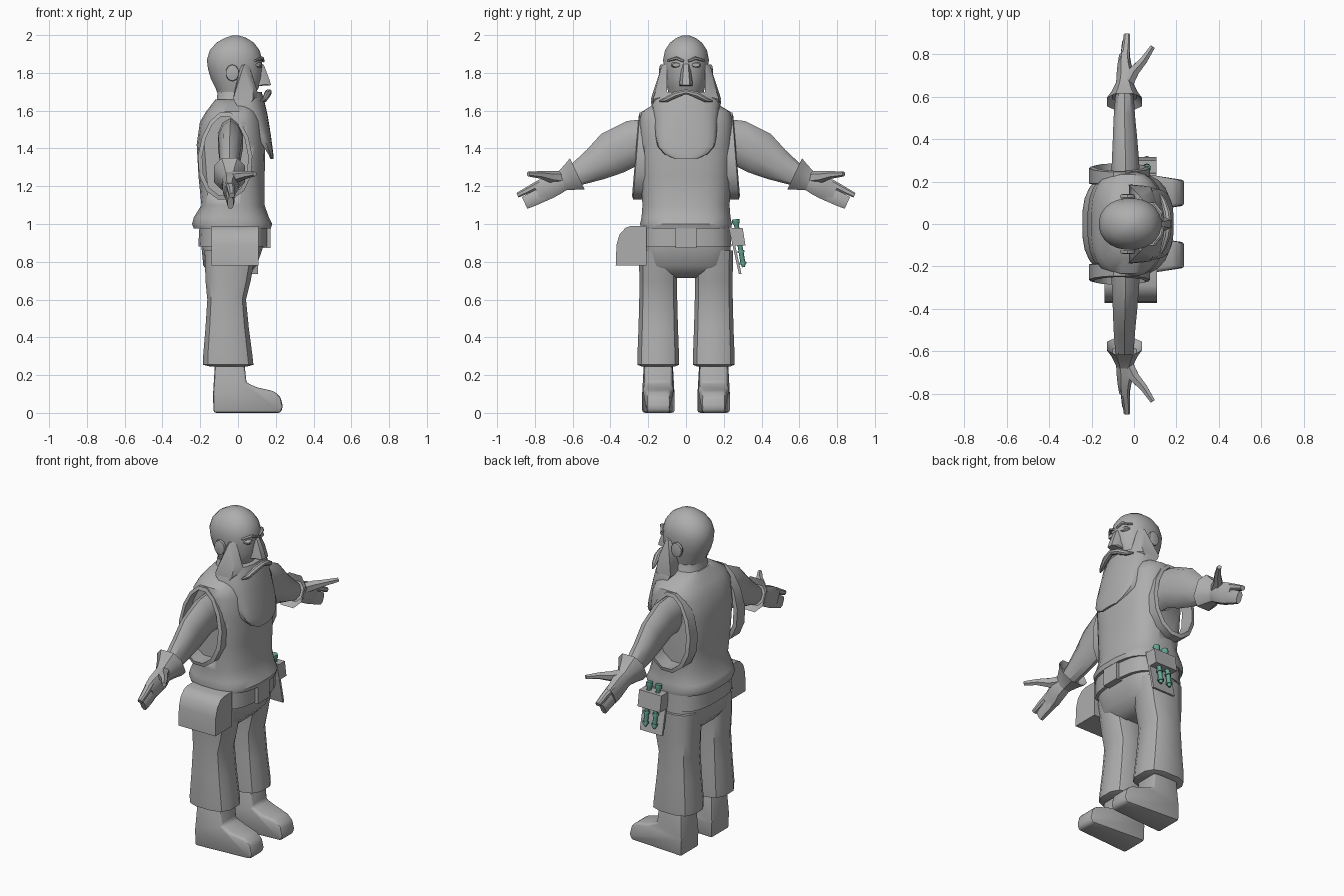
import bpy, bmesh, math
from mathutils import Vector as V


def material(name, rgb):
    m = bpy.data.materials.new(name)
    m.diffuse_color = (*rgb, 1)
    return m


GREY = material("plain grey", (0.42, 0.42, 0.42))
TEAL = material("teal glass", (0.13, 0.38, 0.30))


def finish(name, bm, mat=GREY, angle=38, bevel=0):
    bmesh.ops.remove_doubles(bm, verts=bm.verts, dist=1e-5)
    bmesh.ops.recalc_face_normals(bm, faces=bm.faces)
    if bevel:
        bmesh.ops.bevel(bm, geom=bm.edges[:], offset=bevel, segments=2, affect='EDGES', profile=0.5)
    me = bpy.data.meshes.new(name)
    bm.to_mesh(me)
    bm.free()
    me.materials.append(mat)
    me.shade_smooth()
    me.set_sharp_from_angle(angle=math.radians(angle))
    ob = bpy.data.objects.new(name, me)
    bpy.context.collection.objects.link(ob)
    return ob


def loft(name, rings, closed=False, **kw):
    """Skin a list of point rings; cap the ends unless the loft is closed."""
    bm = bmesh.new()
    vs = [[bm.verts.new(p) for p in r] for r in rings]
    n = len(rings[0])
    for i in range(len(vs) if closed else len(vs) - 1):
        a, b = vs[i], vs[(i + 1) % len(vs)]
        for j in range(n):
            k = (j + 1) % n
            bm.faces.new((a[j], a[k], b[k], b[j]))
    if not closed:
        bm.faces.new(vs[0])
        bm.faces.new(vs[-1])
    return finish(name, bm, **kw)


def ring(c, a, b, n=12, p=2.0):
    """Superellipse round centre c with half-axis vectors a and b."""
    pts = []
    for i in range(n):
        t = 2 * math.pi * (i + 0.5) / n
        ct, st = math.cos(t), math.sin(t)
        pts.append(V(c) + V(a) * math.copysign(abs(ct) ** (2 / p), ct)
                   + V(b) * math.copysign(abs(st) ** (2 / p), st))
    return pts


def stack(name, rows, n=20, p=2.5, cy=0, **kw):
    """Horizontal sections: z, back x, front x, half width."""
    return loft(name, [ring(((x0 + x1) / 2, cy, z), ((x1 - x0) / 2, 0, 0), (0, w, 0), n, p)
                       for z, x0, x1, w in rows], **kw)


def hull(name, pts, **kw):
    bm = bmesh.new()
    for p in pts:
        bm.verts.new(p)
    r = bmesh.ops.convex_hull(bm, input=bm.verts)
    bmesh.ops.dissolve_limit(bm, angle_limit=0.02, verts=bm.verts, edges=bm.edges)
    return finish(name, bm, **kw)


def box(name, x0, x1, y0, y1, z0, z1, **kw):
    return hull(name, [(x, y, z) for x in (x0, x1) for y in (y0, y1) for z in (z0, z1)], **kw)


def tube(name, path, n=8, **kw):
    """Tube along points (x, y, z, radius a, radius b); a is horizontal, b vertical-ish."""
    rings = []
    for i, q in enumerate(path):
        d = (V(path[min(i + 1, len(path) - 1)][:3]) - V(path[max(i - 1, 0)][:3])).normalized()
        h = d.cross(V((0, 0, 1))).normalized()
        rings.append(ring(q[:3], h * q[3], d.cross(h) * q[4], n))
    return loft(name, rings, **kw)


# Head and collar
stack("head", [(1.64, -.09, .06, .08), (1.72, -.12, .11, .10), (1.77, -.145, .125, .112),
               (1.82, -.16, .128, .119), (1.87, -.166, .13, .122), (1.92, -.15, .115, .112),
               (1.96, -.115, .085, .085), (1.985, -.07, .045, .052), (1.998, -.03, .005, .018)],
      n=24, p=2.15)
stack("collar", [(1.60, -.13, .09, .13), (1.66, -.115, .07, .105), (1.70, -.11, .06, .095)], n=12)

# Vest body with side openings
torso = stack("vest", [(.975, -.235, .175, .24), (1.0, -.245, .182, .245), (1.035, -.235, .165, .237),
                       (1.10, -.195, .142, .232), (1.25, -.21, .142, .242), (1.42, -.22, .146, .25),
                       (1.54, -.203, .132, .25), (1.595, -.17, .108, .235), (1.64, -.135, .078, .16),
                       (1.66, -.12, .065, .11)], n=24, p=2.7)


def opening(s, y, grow, slant=0):
    pts = []
    for i in range(14):
        t = 2 * math.pi * i / 14
        w = (.122 + grow) * (1 - .14 * math.sin(t))
        pts.append(V((-.068 + w * math.cos(t), s * (y - slant * math.sin(t)),
                      1.36 + (.215 + grow) * math.sin(t))))
    return pts


for s in (1, -1):
    cut = loft("armhole_cutter", [opening(s, .19, .005), opening(s, .5, .005)])
    cut.hide_render = True
    cut.hide_set(True)
    m = torso.modifiers.new("armhole", 'BOOLEAN')
    m.object, m.operation, m.solver = cut, 'DIFFERENCE', 'EXACT'
    loft("armhole_rim", [opening(s, .185, 0), opening(s, .268, 0, .018),
                         opening(s, .262, .022, .018), opening(s, .19, .022)], closed=True)

# Arms, gloves, ears, side whiskers, legs and boots, mirrored
for s in (1, -1):
    tube("arm", [(-.04, s * .17, 1.44, .07, .12), (-.04, s * .28, 1.43, .068, .12),
                 (-.042, s * .39, 1.375, .06, .118), (-.045, s * .48, 1.315, .054, .09),
                 (-.045, s * .60, 1.25, .045, .055)], n=10)
    ax = V((0, s * .905, -.426))
    up = V((0, s * .426, .905))
    c = V((-.045, s * .575, 1.265))

    def sec(d, rx, rz, x=0, lift=0, n=8, p=2.6):
        return ring(c + ax * d + up * lift + V((x, 0, 0)), (rx, 0, 0), up * rz, n, p)
    loft("glove_cuff", [sec(.03, .06, .06), sec(0, .088, .098), sec(.035, .066, .08),
                        sec(.085, .044, .058), sec(.12, .035, .05)])
    loft("palm", [sec(.08, .042, .055), sec(.13, .045, .062, .005), sec(.18, .035, .064),
                  sec(.235, .026, .06)])
    loft("index_finger", [sec(.2, .024, .022, 0, .038), sec(.27, .02, .019, .008, .035),
                          sec(.335, .016, .014, .012, .033)])
    loft("other_fingers", [sec(.2, .025, .042, 0, -.02), sec(.27, .022, .040, .005, -.02),
                           sec(.318, .017, .036, .005, -.02)])
    tube("thumb", [(-.03, s * .66, 1.245, .03, .035), (.0, s * .72, 1.25, .028, .03),
                   (.045, s * .77, 1.26, .02, .02), (.088, s * .835, 1.265, .013, .013)], n=6)

    loft("ear", [ring((-.03, s * y, 1.80), (r, 0, 0), (0, 0, r * 1.25), 10)
                 for y, r in ((.10, .022), (.125, .036), (.138, .034), (.142, .018))])
    hull("side_whisker", [(.015, s * .11, 1.84), (.055, s * .10, 1.85), (.03, s * .128, 1.84),
                          (.0, s * .155, 1.75), (.08, s * .145, 1.74), (-.02, s * .10, 1.70),
                          (-.025, s * .185, 1.665), (.08, s * .175, 1.66), (.11, s * .10, 1.68),
                          (.02, s * .17, 1.58), (.0, s * .1, 1.62)])
    # Brow, closed eye
    tube("brow", [(.134, s * .012, 1.862, .008, .007), (.128, s * .05, 1.878, .010, .009),
                  (.092, s * .095, 1.865, .010, .006)], n=6)
    loft("eye", [ring((x, s * .052, 1.842), (0, r, 0), (0, 0, r * .5), 10)
                 for x, r in ((.08, .03), (.115, .03), (.125, .02))])

    stack("trouser_leg", [(.86, -.18, .10, .105), (.70, -.175, .07, .102), (.60, -.165, .045, .103),
                          (.45, -.175, .06, .107), (.30, -.188, .08, .113), (.255, -.188, .085, .112),
                          (.245, -.15, .05, .09)], n=12, p=2.9, cy=s * .147)
    prof = [(-.13, 0), (.225, 0), (.238, .03), (.225, .085), (.19, .115), (.10, .135), (.045, .16),
            (.03, .30), (-.12, .30), (-.132, .1)]
    bm = bmesh.new()
    f = bm.faces.new([bm.verts.new((x, s * .06, z)) for x, z in prof])
    g = bmesh.ops.extrude_face_region(bm, geom=[f])
    for v in g['geom']:
        if isinstance(v, bmesh.types.BMVert):
            v.co.y = s * .233
    # Narrow the toe and the ankle
    for v in bm.verts:
        k = .72 if v.co.x > .18 else (.86 if v.co.z > .13 else 1)
        v.co.y = s * .147 + (v.co.y - s * .147) * k
    finish("boot", bm, bevel=.014)

# Beard: D-shaped sections, rounded at the bottom
rows = [(1.70, .155, -.01, .125), (1.65, .186, -.02, .14), (1.57, .174, .04, .158),
        (1.47, .165, .10, .174), (1.41, .15, .135, .182), (1.37, .115, .16, .187),
        (1.345, .06, .172, .187)]
loft("beard", [[V((xb + (xf - xb) * max(0, math.cos(t)) ** .6, w * math.sin(t), z))
                for t in [math.pi * (i / 12 - .5) for i in range(13)]] for z, w, xb, xf in rows])

# Moustache and nose
tube("moustache", [(.125, -.14, 1.65, .006, .005), (.14, -.105, 1.658, .014, .014),
                   (.155, -.055, 1.685, .018, .018), (.162, 0, 1.70, .018, .014),
                   (.155, .055, 1.685, .018, .018), (.14, .105, 1.658, .014, .014),
                   (.125, .14, 1.65, .006, .005)], n=8)
hull("nose", [(.10, y, z) for y in (-.035, .035) for z in (1.73, 1.75)]
     + [(.175, -.018, 1.735), (.175, .018, 1.735), (.168, -.018, 1.76), (.168, .018, 1.76),
        (.138, -.012, 1.84), (.138, .012, 1.84), (.11, -.02, 1.86), (.11, .02, 1.86),
        (.14, -.035, 1.74), (.14, .035, 1.74)])

# Hips, belt and buckle
stack("trouser_seat", [(1.02, -.19, .14, .22), (.88, -.195, .135, .238), (.78, -.185, .10, .236),
                       (.735, -.15, .06, .20), (.715, -.12, .02, .10)], p=3)
stack("belt", [(.88, -.212, .155, .242), (1.0, -.205, .155, .238)], p=3)
box("buckle", .12, .172, -.055, .055, .872, 1.0)

# Hip pouch on one side
pouch = [(-.21, .78), (-.372, .78), (-.368, .89), (-.352, .945), (-.32, .98), (-.29, .99), (-.21, .99)]
hull("pouch", [(x, y, z) for x in (-.14, .108) for y, z in pouch])

# Vial holder with two vials on the other side
hull("holder_plate", [(x, y + d, z) for x in (-.045, .105) for d in (0, .014)
                      for y, z in ((.225, .985), (.28, .735))])
hull("holder_band", [(x, y, z) for x in (-.045, .105)
                     for y, z in ((.235, .98), (.30, .98), (.315, .885), (.245, .885))])
for x in (0, .06):
    tube("vial", [(x, .262, 1.025, .02, .02), (x, .265, 1.005, .02, .02), (x, .267, .995, .013, .013),
                  (x, .302, .79, .013, .013), (x, .305, .772, .008, .008)], n=10, mat=TEAL)
    for z in (.86, .80):
        y = .267 + (.995 - z) * .171
        tube("vial_ring", [(x, y, z, .018, .018), (x, y + .002, z - .012, .018, .018)], n=10, mat=TEAL)
